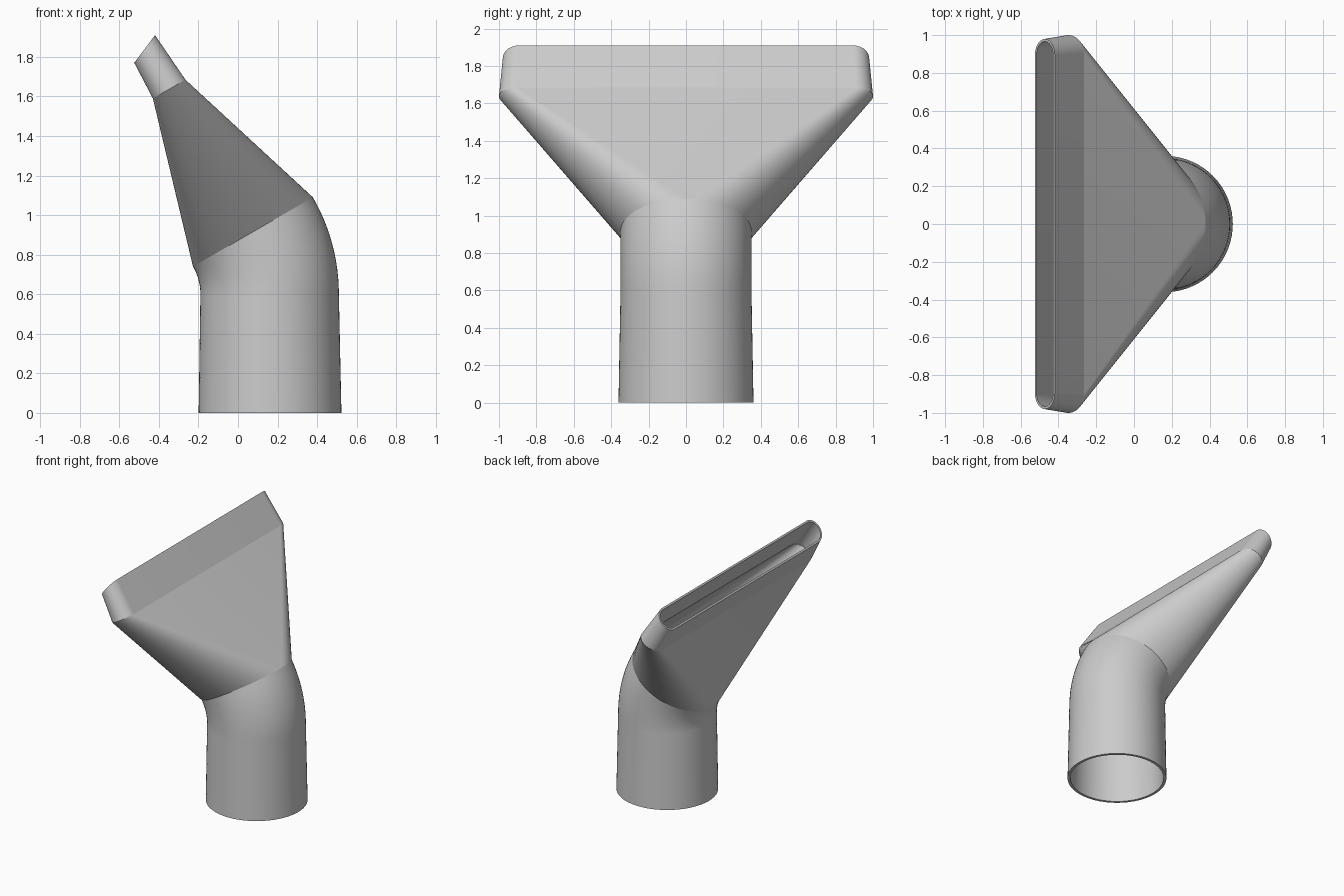
import bpy, bmesh
from math import sin, cos, pi, radians
from mathutils import Vector

cube = bpy.data.objects.get("Cube")
if cube:
    bpy.data.objects.remove(cube)

GREY = (0.6, 0.6, 0.6, 1)
mat = bpy.data.materials.new("light grey plastic")
mat.use_nodes = True
mat.diffuse_color = GREY
mat.node_tree.nodes["Principled BSDF"].inputs["Base Color"].default_value = GREY

STEPS = 36  # segments per rounded end


def ring(x, z, tilt, radius, half_flat=0.0):
    """Slot outline in a tilted plane; half_flat = 0 gives a circle."""
    t = radians(tilt)
    across = Vector((cos(t), 0, sin(t)))
    pts = []
    for side in (1, -1):
        for i in range(STEPS + 1):
            a = side * (pi * i / STEPS - pi / 2)
            y = side * (half_flat + radius * cos(a))
            pts.append(Vector((x, y, z)) + across * radius * sin(a))
    return pts


def hollow(name, sections, wall):
    """Loft the outside up, the inside back down, and close both rims."""
    inner = [(x, z, t, r - wall, h) for x, z, t, r, h in reversed(sections)]
    bm = bmesh.new()
    loops = [[bm.verts.new(p) for p in ring(*s)] for s in sections + inner]
    for k, low in enumerate(loops):
        high = loops[(k + 1) % len(loops)]
        for i in range(len(low)):
            j = (i + 1) % len(low)
            bm.faces.new((low[i], low[j], high[j], high[i]))
    bmesh.ops.remove_doubles(bm, verts=bm.verts, dist=1e-5)
    bmesh.ops.recalc_face_normals(bm, faces=bm.faces)
    mesh = bpy.data.meshes.new(name)
    bm.to_mesh(mesh)
    bm.free()
    mesh.materials.append(mat)
    obj = bpy.data.objects.new(name, mesh)
    bpy.context.collection.objects.link(obj)
    bpy.ops.object.select_all(action='DESELECT')
    obj.select_set(True)
    bpy.context.view_layer.objects.active = obj
    bpy.ops.object.shade_smooth_by_angle(angle=radians(30))
    return obj


# Elbow: circular sections swept about a pivot beside the pipe
PIVOT_X, PIVOT_Z, BEND = -0.47, 0.6, 0.63
PIPE_R, TILT = 0.35, 30
elbow = []
for i in range(13):
    t = TILT * i / 12
    elbow.append((PIVOT_X + BEND * cos(radians(t)),
                  PIVOT_Z + BEND * sin(radians(t)), t, PIPE_R, 0))

# Slot sections at the funnel mouth and the lip
mouth = (-0.348, 1.637, TILT, 0.095, 0.905)
lip_end = (-0.472, 1.84, 53, 0.0875, 0.892)

hollow("pipe_socket", [(0.162, 0, 0, 0.361, 0), elbow[0]], 0.02)
hollow("elbow", elbow, 0.02)
hollow("funnel", [elbow[-1], mouth], 0.016)
hollow("slot_lip", [mouth, lip_end], 0.014)
